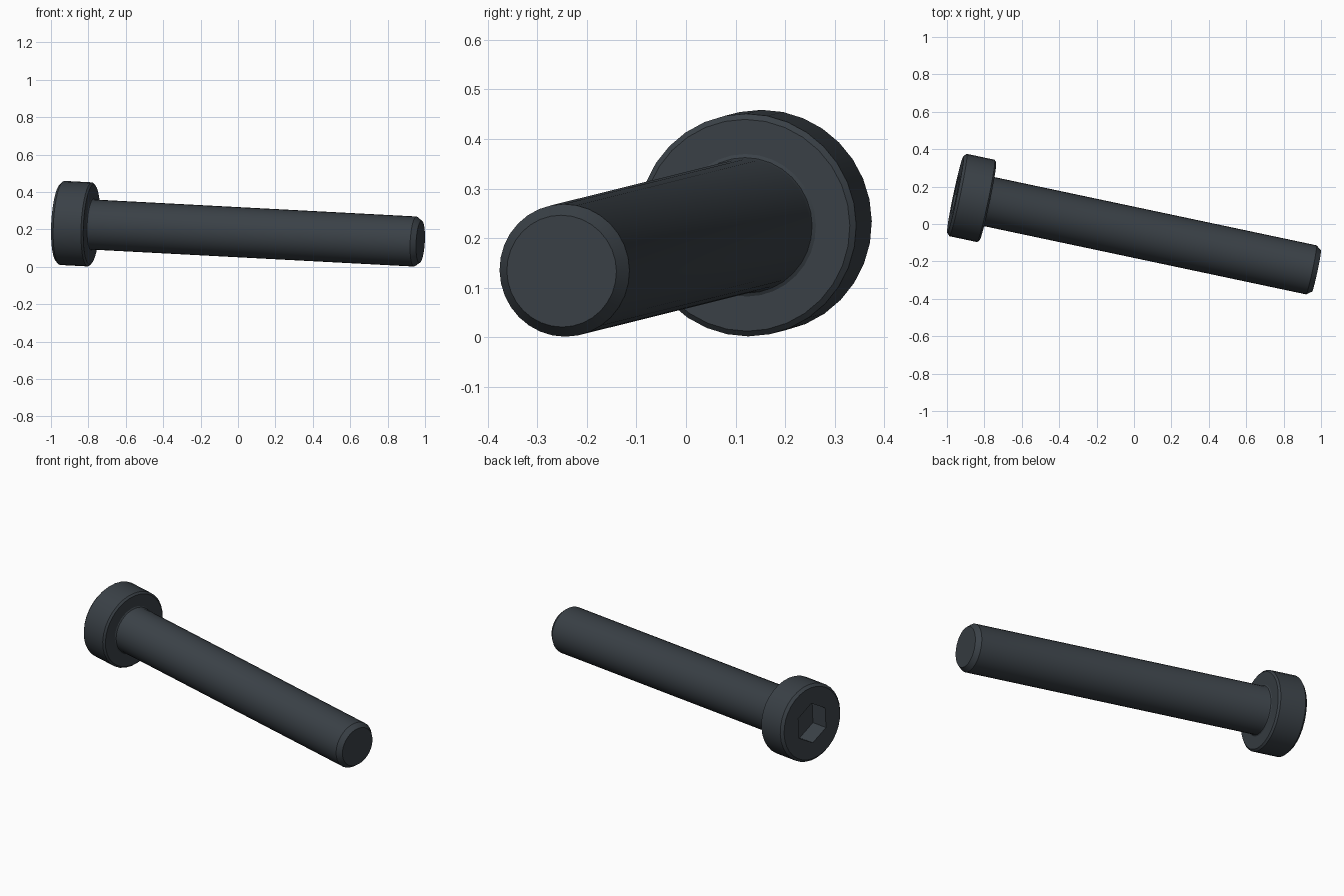
import bpy, bmesh, math
from mathutils import Matrix, Vector

if "Cube" in bpy.data.objects:
    bpy.data.objects.remove(bpy.data.objects["Cube"], do_unlink=True)

SEGMENTS = 32
HEAD_R, HEAD_LEN = 0.225, 0.177
SHAFT_R, LENGTH = 0.134, 1.976
SOCKET_R, SOCKET_DEPTH = 0.117, 0.105

# Bolt axis runs from the head face to the tip
start = Vector((-0.955, 0.158, 0.235))
axis = Vector((0.977, -0.207, -0.0514)).normalized()
side = Vector((0, 0, 1)).cross(axis).normalized()
up = axis.cross(side)
placement = Matrix.Translation(start) @ Matrix((side, up, axis)).transposed().to_4x4()

steel = bpy.data.materials.new("dark_steel")
steel.use_nodes = True
colour = (0.042, 0.052, 0.062, 1)
steel.diffuse_color = colour
steel.node_tree.nodes["Principled BSDF"].inputs["Base Color"].default_value = colour


def ring(bm, radius, z, count):
    """Circle of vertices with one corner on local +y."""
    angles = [math.pi / 2 + math.tau * i / count for i in range(count)]
    return [bm.verts.new((radius * math.cos(a), radius * math.sin(a), z)) for a in angles]


def skin(bm, rings):
    """Join neighbouring rings with quads."""
    for a, b in zip(rings, rings[1:]):
        n = len(a)
        for i in range(n):
            j = (i + 1) % n
            bm.faces.new((a[i], a[j], b[j], b[i]))


def loop_edges(bm, verts):
    return [bm.edges.get((v, verts[i - 1])) for i, v in enumerate(verts)]


def finish(bm, name):
    bmesh.ops.recalc_face_normals(bm, faces=bm.faces[:])
    mesh = bpy.data.meshes.new(name)
    bm.to_mesh(mesh)
    bm.free()
    mesh.materials.append(steel)
    obj = bpy.data.objects.new(name, mesh)
    bpy.context.collection.objects.link(obj)
    obj.matrix_world = placement
    bpy.ops.object.select_all(action="DESELECT")
    obj.select_set(True)
    bpy.context.view_layer.objects.active = obj
    bpy.ops.object.shade_smooth_by_angle(angle=math.radians(30))


# Head: chamfered cylinder with a hexagonal socket
bm = bmesh.new()
profile = [(HEAD_R - 0.015, 0), (HEAD_R, 0.015),
           (HEAD_R, HEAD_LEN - 0.01), (HEAD_R - 0.011, HEAD_LEN)]
rings = [ring(bm, r, z, SEGMENTS) for r, z in profile]
skin(bm, rings)
bm.faces.new(rings[-1])
socket = [ring(bm, SOCKET_R, z, 6) for z in (0, SOCKET_DEPTH)]
skin(bm, socket)
bm.faces.new(socket[-1])
rim = loop_edges(bm, rings[0]) + loop_edges(bm, socket[0])
bmesh.ops.triangle_fill(bm, edges=rim, use_beauty=True, normal=(0, 0, -1))
finish(bm, "bolt_head")

# Shaft: small root fillet, plain cylinder, chamfered tip
bm = bmesh.new()
profile = [(SHAFT_R + 0.01, HEAD_LEN), (SHAFT_R + 0.003, HEAD_LEN + 0.004),
           (SHAFT_R, HEAD_LEN + 0.012), (SHAFT_R, LENGTH - 0.028),
           (SHAFT_R - 0.021, LENGTH)]
rings = [ring(bm, r, z, SEGMENTS) for r, z in profile]
skin(bm, rings)
bm.faces.new(rings[-1])
finish(bm, "bolt_shaft")
